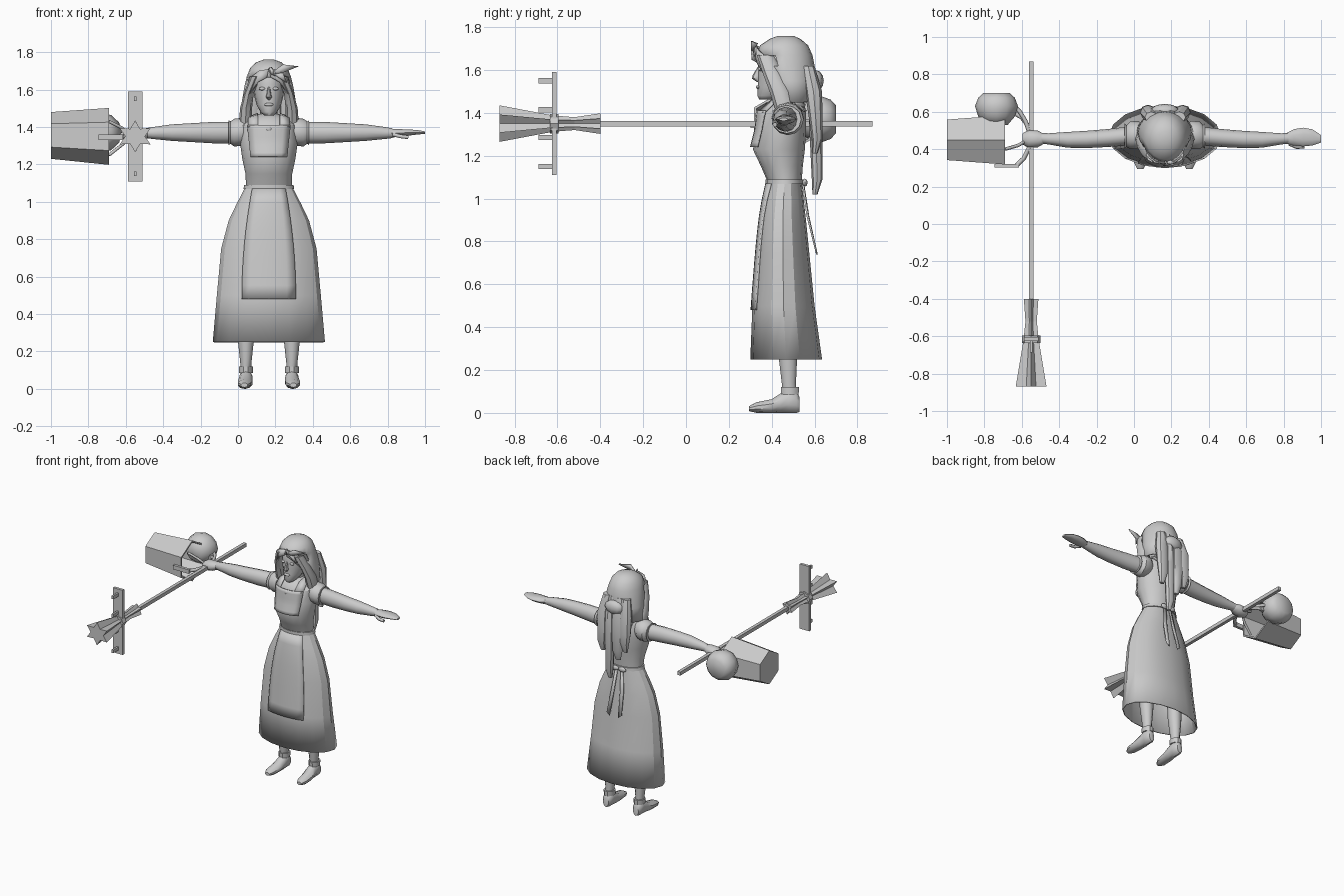
import bpy, bmesh
from math import sin, cos, pi, sqrt
from mathutils import Vector

if "Cube" in bpy.data.objects:
    bpy.data.objects.remove(bpy.data.objects["Cube"])

grey = bpy.data.materials.new("plain_grey")
grey.use_nodes = True
grey.diffuse_color = (0.6, 0.6, 0.6, 1)
grey.node_tree.nodes["Principled BSDF"].inputs["Base Color"].default_value = (0.6, 0.6, 0.6, 1)
CX = 0.165  # centre line of the figure


def finish(name, bm, angle=40, thick=0):
    bmesh.ops.recalc_face_normals(bm, faces=bm.faces)
    me = bpy.data.meshes.new(name)
    bm.to_mesh(me)
    bm.free()
    ob = bpy.data.objects.new(name, me)
    bpy.context.collection.objects.link(ob)
    me.materials.append(grey)
    if thick:
        ob.modifiers.new("thickness", "SOLIDIFY").thickness = thick
    bpy.ops.object.select_all(action="DESELECT")
    ob.select_set(True)
    bpy.context.view_layer.objects.active = ob
    if angle:
        bpy.ops.object.shade_smooth_by_angle(angle=angle * pi / 180)
    return ob


def loft(name, axis, rings, sides=12, caps=(True, True), star=1, turn=0.0,
         angle=40, thick=0, drop=None):
    """Rings are (position on axis, centre a, centre b, radius a, radius b)."""
    bm = bmesh.new()
    loops = []
    for p, a, b, ra, rb in rings:
        loop = []
        for i in range(sides):
            t = 2 * pi * i / sides + turn
            k = star if i % 2 else 1
            u, v = a + ra * k * cos(t), b + rb * k * sin(t)
            loop.append(bm.verts.new({"x": (p, u, v), "y": (u, p, v), "z": (u, v, p)}[axis]))
        loops.append(loop)
    for lo, hi in zip(loops, loops[1:]):
        for i in range(sides):
            j = (i + 1) % sides
            bm.faces.new((lo[i], lo[j], hi[j], hi[i]))
    for flag, loop in zip(caps, (loops[0], loops[-1])):
        if flag:
            bm.faces.new(loop)
    if drop:
        gone = [f for f in bm.faces if drop(f.calc_center_median())]
        bmesh.ops.delete(bm, geom=gone, context="FACES")
    return finish(name, bm, angle, thick)


def box(name, centre, size):
    bm = bmesh.new()
    bmesh.ops.create_cube(bm, size=1)
    for v in bm.verts:
        v.co = Vector(centre) + Vector(c * s for c, s in zip(v.co, size))
    return finish(name, bm, 0)


def ball(name, centre, radii, u=12, v=8):
    bm = bmesh.new()
    bmesh.ops.create_uvsphere(bm, u_segments=u, v_segments=v, radius=1)
    for w in bm.verts:
        w.co = Vector(centre) + Vector(c * s for c, s in zip(w.co, radii))
    return finish(name, bm, 60)


def strip(name, left, right, thick=0.008):
    """A thin ribbon between two rows of points."""
    bm = bmesh.new()
    a, b = [[bm.verts.new(p) for p in row] for row in (left, right)]
    for i in range(len(a) - 1):
        bm.faces.new((a[i], a[i + 1], b[i + 1], b[i]))
    return finish(name, bm, 40, thick)


def tube(name, points, radius):
    cu = bpy.data.curves.new(name, "CURVE")
    cu.dimensions = "3D"
    cu.bevel_depth, cu.bevel_resolution = radius, 1
    cu.use_fill_caps = True
    sp = cu.splines.new("POLY")
    sp.points.add(len(points) - 1)
    for q, p in zip(sp.points, points):
        q.co = (*p, 1)
    ob = bpy.data.objects.new(name, cu)
    bpy.context.collection.objects.link(ob)
    cu.materials.append(grey)
    bpy.ops.object.select_all(action="DESELECT")
    ob.select_set(True)
    bpy.context.view_layer.objects.active = ob
    bpy.ops.object.convert(target="MESH")


def front_panel(name, rings, z0, z1, half, rows=8, cols=6):
    """Cloth panel lying just in front of a lofted body."""
    def front(x, z):
        for r, s in zip(rings, rings[1:]):
            if r[0] <= z <= s[0] + 1e-6:
                t = (z - r[0]) / (s[0] - r[0])
                cy, rx, ry = (r[k] + (s[k] - r[k]) * t for k in (2, 3, 4))
                return cy - ry * sqrt(max(0, 1 - (x / rx) ** 2)) - 0.008
    bm = bmesh.new()
    grid = []
    for i in range(rows + 1):
        t = i / rows
        z = z0 + (z1 - z0) * t
        xs = [half(t) * (2 * j / cols - 1) for j in range(cols + 1)]
        grid.append([bm.verts.new((CX + x, front(x, z), z)) for x in xs])
    for a, b in zip(grid, grid[1:]):
        for j in range(cols):
            bm.faces.new((a[j], a[j + 1], b[j + 1], b[j]))
    finish(name, bm, 40, 0.008)


def body(rows):  # (z, half width, front y, back y) to loft rings
    return [(z, CX, (f + b) / 2, w, (b - f) / 2) for z, w, f, b in rows]


# Dress, apron and waistband
skirt = body([(.25, .3, .3, .635), (.5, .278, .31, .6), (.75, .255, .33, .575), (.9, .215, .345, .56),
              (.99, .172, .36, .55), (1.08, .125, .38, .54)])
loft("skirt", "z", skirt, 16, (False, True), angle=25, thick=0.008)
torso = body([(1.08, .122, .38, .54), (1.15, .125, .35, .545), (1.23, .142, .312, .555),
              (1.32, .155, .335, .56), (1.41, .15, .345, .56), (1.45, .1, .38, .55), (1.47, .05, .42, .52)])
loft("bodice", "z", torso, 16)
front_panel("apron", skirt, .48, 1.07, lambda t: .145 - .055 * t ** 2)
front_panel("apron_bib", torso, 1.24, 1.41, lambda t: .095 + .018 * t)
loft("waistband", "z", body([(1.068, .136, .372, .55), (1.09, .132, .372, .548)]), 16)
ball("brooch", (CX, .335, 1.39), (.017, .012, .017))
for s in (-1, 1):
    strip("apron_strap", [(CX + s * x, y, z) for x, y, z in ((.113, .36, 1.4), (.11, .41, 1.45), (.1, .5, 1.46), (.1, .555, 1.41))],
          [(CX + s * x, y, z) for x, y, z in ((.06, .34, 1.41), (.06, .4, 1.465), (.06, .5, 1.475), (.05, .565, 1.41))])
    strip("back_tie", [(CX + s * .012, .55, 1.08), (CX + s * .025, .575, .92), (CX + s * .035, .615, .74)],
          [(CX + s * .03, .548, 1.08), (CX + s * .05, .57, .92), (CX + s * .06, .61, .76)])
    ball("back_bow", (CX + s * .03, .555, 1.075), (.03, .012, .018))

# Arms, legs and feet
for s, side in ((1, "left"), (-1, "right")):
    def limb(name, rows, **kw):
        loft(side + name, "x", [(CX + s * r[0], *r[1:]) for r in rows], **kw)
    limb("_sleeve", [(.1, .47, 1.38, .05, .06), (.14, .475, 1.375, .075, .075), (.185, .475, 1.37, .074, .074),
                     (.205, .47, 1.37, .058, .06), (.215, .47, 1.37, .068, .066)])
    limb("_arm", [(.2, .47, 1.37, .05, .058), (.3, .46, 1.37, .048, .057), (.42, .452, 1.37, .046, .05),
                  (.52, .45, 1.37, .042, .044), (.62, .455, 1.368, .03, .032), (.66, .458, 1.367, .028, .026)])
    if s > 0:
        limb("_hand", [(.65, .458, 1.367, .028, .025), (.69, .463, 1.368, .044, .022), (.74, .465, 1.37, .05, .018),
                       (.79, .463, 1.372, .043, .013), (.835, .455, 1.37, .02, .007)], sides=10)
        tube("left_thumb", [(.83, .43, 1.36), (.87, .412, 1.35), (.91, .415, 1.345)], .011)
    else:
        limb("_fist", [(.65, .455, 1.365, .028, .026), (.68, .455, 1.36, .045, .035), (.73, .455, 1.355, .048, .038),
                       (.76, .455, 1.35, .03, .025)], sides=10)
    x = CX + s * .123
    loft(side + "_leg", "z", [(.08, x, .485, .028, .033), (.14, x, .48, .03, .035), (.28, x, .475, .045, .047),
                              (.45, x, .47, .05, .05)], 10)
    loft(side + "_ankle_cuff", "z", [(.085, x, .485, .037, .043), (.12, x, .485, .038, .044)], 10)
    loft(side + "_shoe", "y", [(.295, x + s * .008, .02, .018, .012), (.33, x + s * .008, .025, .036, .025),
                               (.4, x + s * .004, .032, .041, .032), (.44, x, .045, .038, .045), (.48, x, .055, .036, .055),
                               (.515, x, .05, .034, .05), (.53, x, .04, .022, .035)], 10, turn=pi / 10)

# Head and face
loft("neck", "z", [(1.42, CX, .47, .05, .05), (1.54, CX, .455, .042, .045)], 10)
loft("head", "z", body([(1.462, .026, .342, .42), (1.48, .045, .333, .46), (1.52, .066, .335, .52), (1.57, .079, .335, .55),
                        (1.63, .085, .337, .56), (1.69, .08, .345, .56), (1.73, .05, .38, .52)]), 16, angle=60)
loft("nose", "z", body([(1.545, .006, .33, .35), (1.56, .016, .308, .35), (1.575, .012, .31, .35), (1.615, .006, .335, .355)]), 8)
ball("lips", (CX, .336, 1.52), (.025, .01, .009))
for s in (-1, 1):
    ball("eye", (CX + s * .036, .346, 1.605), (.017, .009, .009))

# Hair shell, fringe, side strands and hanging locks
loft("hair", "z", body([(1.45, .15, .39, .6), (1.55, .142, .37, .605), (1.62, .13, .34, .6), (1.67, .118, .325, .59),
                        (1.715, .1, .345, .57), (1.745, .07, .39, .535), (1.76, .03, .43, .5)]), 20, (False, True),
     angle=50, thick=0.012, drop=lambda c: c.z < 1.65 and c.y < .42)
for s in (-1, 1):
    loft("side_strand", "z", [(1.42, CX + s * .125, .46, .035, .045), (1.5, CX + s * .122, .44, .032, .05),
                              (1.58, CX + s * .107, .405, .026, .045), (1.67, CX + s * .07, .37, .03, .04)], 8)
    strip("fringe", [(CX, .33, 1.71), (CX + s * .05, .335, 1.7), (CX + s * .1, .375, 1.66)],
          [(CX + s * .01, .326, 1.665), (CX + s * .055, .332, 1.64), (CX + s * .1, .37, 1.575)])
locks = [(-.09, 1.24, .035), (-.03, 1.17, .04), (.035, 1.02, .03), (.095, 1.21, .035)]
for dx, low, w in locks:
    x = CX + dx
    loft("hair_lock", "z", [(low, x, .602, w * .5, .012), (low + .07, x, .612, w, .025), (1.38, x, .605, w * 1.2, .032),
                            (1.5, x, .595, w * 1.2, .04), (1.62, CX + dx * .8, .57, w, .03)], 8)
ball("hair_knot", (CX, .605, 1.55), (.075, .038, .05), 10, 6)

# Ribbon on the forehead
ball("ribbon_knot", (CX + .03, .328, 1.69), (.018, .014, .018), 8, 6)
for tip in ((.32, .335, 1.725), (.255, .33, 1.64), (.17, .34, 1.71)):
    mid = Vector((CX + .075, .312, (tip[2] + 1.7) / 2)) if tip[0] > .2 else Vector((.18, .32, 1.7))
    up = Vector((0, 0, .022))
    strip("ribbon_tail", [(.19, .325, 1.698), mid + up, tip], [(.19, .325, 1.682), mid - up, Vector(tip) - up * .1])

# Broom: shaft, star-shaped bristles, cross plate with pegs
BX, BZ = -.55, 1.35
box("broom_shaft", (BX, .235, BZ), (.024, 1.27, .026))
loft("broom_bristles", "y", [(-.87, BX, BZ, .095, .085), (-.62, BX, BZ, .047, .038), (-.52, BX, BZ, .035, .03),
                             (-.4, BX, BZ, .045, .048)], 12, star=.55, turn=pi / 2, angle=0)
loft("broom_binding", "y", [(-.635, BX, BZ, .05, .045), (-.595, BX, BZ, .05, .045)], 8)
box("cross_plate", (BX, -.615, BZ), (.078, .02, .48))
for dz in (-.2, -.065, .065, .2):
    box("plate_peg", (BX, -.655, BZ + dz), (.014, .065, .024))

# Hexagonal bucket with its handle, and the round bowl behind it
loft("bucket", "x", [(-1, .45, 1.355, .125, .125), (-.69, .45, 1.35, .152, .152)], 6, (True, False),
     turn=pi / 2, angle=0, thick=0.012)
for y in (.312, .588):
    box("bucket_lug", (-.68, y, 1.345), (.13, .02, .03))
tube("bucket_handle", [(-.63, .312, 1.345), (-.59, .35, 1.35), (-.56, .41, 1.355), (-.555, .46, 1.355),
                       (-.57, .53, 1.355), (-.6, .57, 1.35), (-.63, .588, 1.345)], .012)
for z in (1.43, 1.25):
    tube("bucket_stay", [(-.69, .4, z), (-.62, .42, 1.35 + (z - 1.34) * .5), (-.57, .45, 1.35)], .009)
loft("bowl", "y", [(.53, -.735, 1.37, .06, .06), (.575, -.735, 1.37, .098, .095), (.63, -.735, 1.37, .115, .108),
                   (.675, -.735, 1.37, .098, .092), (.7, -.735, 1.37, .07, .065)], 12, angle=60)
tube("bowl_handle", [(-.64, .63, 1.36), (-.61, .6, 1.36), (-.58, .55, 1.36), (-.56, .49, 1.355)], .011)
